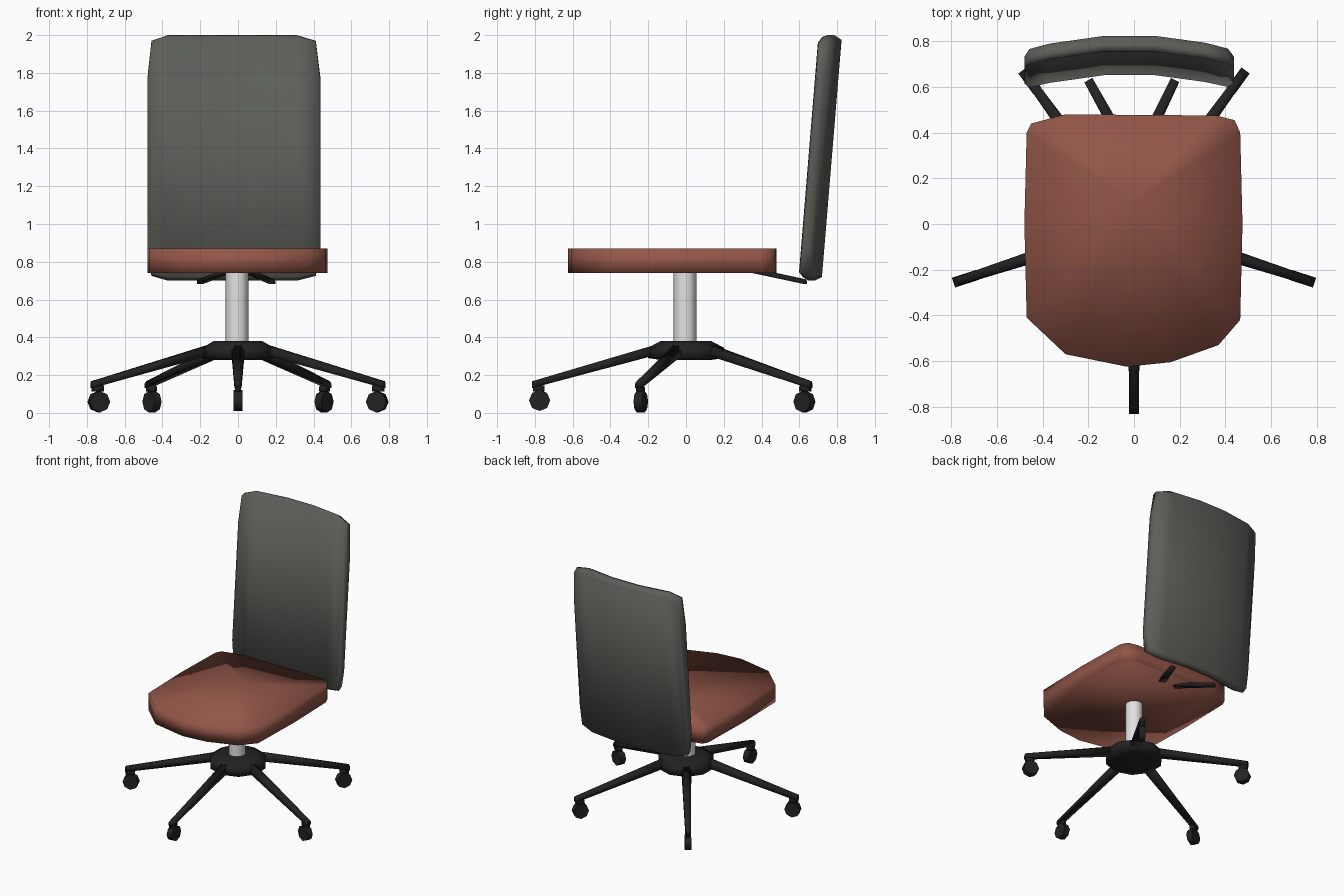
import bpy, bmesh, math
from mathutils import Vector, Matrix

if "Cube" in bpy.data.objects:
    bpy.data.objects.remove(bpy.data.objects["Cube"])


def material(name, r, g, b):
    m = bpy.data.materials.new(name)
    m.diffuse_color = (r, g, b, 1)
    m.use_nodes = True
    m.node_tree.nodes["Principled BSDF"].inputs["Base Color"].default_value = m.diffuse_color
    return m


BROWN = material("red_brown_fabric", 0.29, 0.092, 0.064)
GREY = material("dark_grey_fabric", 0.108, 0.112, 0.097)
BLACK = material("black_plastic", 0.016, 0.016, 0.016)
STEEL = material("light_steel", 0.76, 0.76, 0.76)


def finish(bm, name, mat, angle=None):
    """Write the bmesh to a new object; smooth fully or only below an angle."""
    bmesh.ops.recalc_face_normals(bm, faces=bm.faces)
    me = bpy.data.meshes.new(name)
    bm.to_mesh(me)
    bm.free()
    me.materials.append(mat)
    ob = bpy.data.objects.new(name, me)
    bpy.context.collection.objects.link(ob)
    for p in me.polygons:
        p.use_smooth = True
    if angle:
        bpy.context.view_layer.objects.active = ob
        ob.select_set(True)
        bpy.ops.object.shade_smooth_by_angle(angle=math.radians(angle))
        ob.select_set(False)
    return ob


def loft(bm, rings):
    """Join rings of equal length with quads and cap both ends."""
    rings = [[bm.verts.new(p) for p in r] for r in rings]
    n = len(rings[0])
    for a, b in zip(rings, rings[1:]):
        for i in range(n):
            bm.faces.new((a[i], a[(i + 1) % n], b[(i + 1) % n], b[i]))
    bm.faces.new(rings[0])
    bm.faces.new(rings[-1])


def bar(bm, p, q, w0, h0, w1, h1):
    """Tapered six-sided bar from p to q."""
    p, q = Vector(p), Vector(q)
    side = (q - p).cross(Vector((0, 0, 1))).normalized()
    up = Vector((0, 0, 1))
    rings = []
    for c, w, h in ((p, w0, h0), (q, w1, h1)):
        rings.append([c + side * w / 2 * s + up * h / 2 * t for s, t in
                      ((-1, -.6), (1, -.6), (1, .4), (.5, 1), (-.5, 1), (-1, .4))])
    loft(bm, rings)


# Seat: flat slab, top fanned around a middle point
outline = [(-.48, 0), (-.47, -.41), (-.3, -.57), (-.03, -.625), (.16, -.605),
           (.37, -.53), (.465, -.42), (.475, 0), (.465, .4), (.44, .455),
           (.36, .475), (-.3, .48), (-.45, .44), (-.47, .4)]
bm = bmesh.new()
loft(bm, [[(x, y, z) for x, y in outline] for z in (.74, .87)])
bm.faces.ensure_lookup_table()
bmesh.ops.poke(bm, faces=[bm.faces[-1]])
hub = max(bm.verts, key=lambda v: len(v.link_edges))
hub.co = (0, .1, .87)
finish(bm, "seat", BROWN)

# Backrest: leaning slab curved around the sitter, lofted across its width
columns = [(-.48, .86, 1.77), (-.458, .725, 1.97), (-.37, .7, 2.0), (-.13, .7, 2.0),
           (.09, .7, 2.0), (.31, .7, 2.0), (.412, .725, 1.97), (.437, .86, 1.77)]
bm = bmesh.new()
rings = []
for x, lo, hi in columns:
    u = (x + .02) / .46
    curve = .065 * (1 - u * u)
    edge = .012 if abs(u) > .98 else 0

    def y(z, d):
        return .592 + (z - .72) * .08 + curve + d
    rings.append([(x, y(lo, edge), lo + .02), (x, y(lo, .03), lo),
                  (x, y(lo, .068 - edge), lo + .02), (x, y(hi, .068 - edge), hi - .025),
                  (x, y(hi, .03), hi), (x, y(hi, edge), hi - .01)])
loft(bm, rings)
finish(bm, "backrest", GREY)

# Two arms under the seat holding the backrest
bm = bmesh.new()
for x0, x1 in ((-.05, -.2), (.05, .18)):
    bar(bm, (x0, .36, .75), (x1, .63, .692), .05, .03, .04, .03)
finish(bm, "backrest_arms", BLACK)

# Column
bm = bmesh.new()
bmesh.ops.create_cone(bm, cap_ends=True, segments=12, radius1=.06, radius2=.06, depth=.40,
                      matrix=Matrix.Translation((-.005, -.005, .55)))
finish(bm, "gas_column", STEEL, 50)

# Hub: ten-sided turned profile
bm = bmesh.new()
loft(bm, [[(r * math.cos(math.tau * (i + .5) / 10), r * math.sin(math.tau * (i + .5) / 10), z)
           for i in range(10)]
          for r, z in ((.13, .28), (.2, .29), (.2, .345), (.135, .38))])
finish(bm, "base_hub", BLACK)

# Five legs, each with a wheel rolling along its own leg
legs, wheels = bmesh.new(), bmesh.new()
for i in range(5):
    a = math.radians(-90 + 72 * i)
    d = Vector((math.cos(a), math.sin(a), 0))
    bar(legs, d * .13 + Vector((0, 0, .335)), d * .815 + Vector((0, 0, .145)),
        .07, .07, .038, .045)
    place = (Matrix.Translation(d * .775 + Vector((0, 0, .075 if i == 0 else .068)))
             @ Matrix.Rotation(a, 4, 'Z') @ Matrix.Rotation(math.pi / 2, 4, 'X'))
    bmesh.ops.create_cone(wheels, cap_ends=True, segments=8, radius1=.056, radius2=.056,
                          depth=.045, matrix=place)
    # short fork between leg and wheel
    bar(legs, d * .75 + Vector((0, 0, .125)), d * .81 + Vector((0, 0, .125)),
        .03, .04, .03, .04)
low = min(v.co.z for v in wheels.verts)
bmesh.ops.translate(wheels, verts=wheels.verts, vec=(0, 0, -low + .003))
finish(legs, "base_legs", BLACK)
finish(wheels, "wheels", BLACK, 50)
